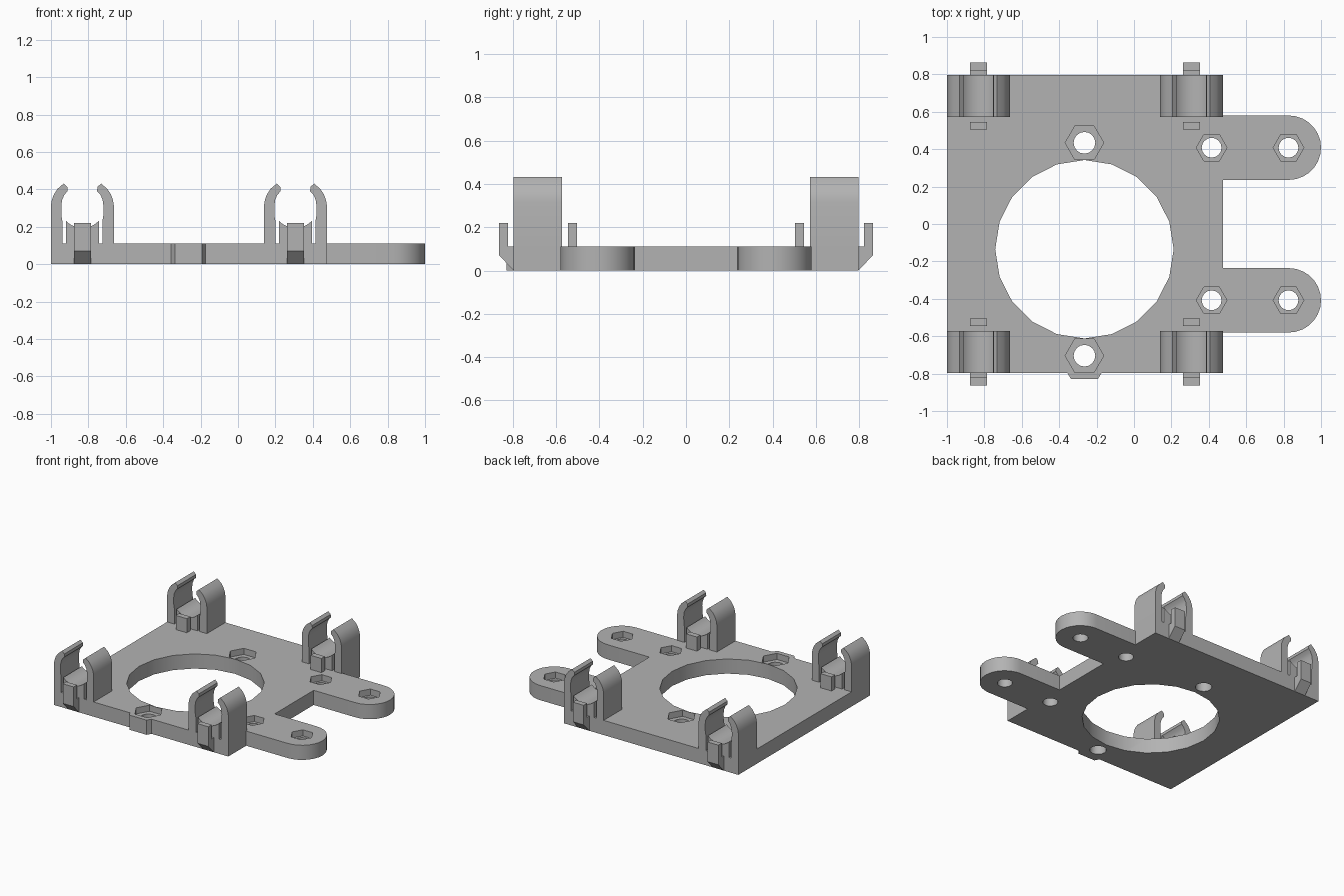
import bpy, bmesh, math
from mathutils import Vector

if "Cube" in bpy.data.objects:
    bpy.data.objects.remove(bpy.data.objects["Cube"])

grey = bpy.data.materials.new("Mid grey plastic")
grey.use_nodes = True
grey.diffuse_color = (0.45, 0.45, 0.45, 1)
grey.node_tree.nodes["Principled BSDF"].inputs["Base Color"].default_value = (0.45, 0.45, 0.45, 1)


def prism(name, points, axis, start, end):
    """Extrude a 2D profile along x, y or z."""
    place = {"x": lambda a, b, t: (t, a, b),
             "y": lambda a, b, t: (a, t, b),
             "z": lambda a, b, t: (a, b, t)}[axis]
    bm = bmesh.new()
    face = bm.faces.new([bm.verts.new(place(a, b, start)) for a, b in points])
    new = bmesh.ops.extrude_face_region(bm, geom=[face])["geom"]
    shift = Vector(place(0, 0, end - start))
    bmesh.ops.translate(bm, vec=shift, verts=[v for v in new if isinstance(v, bmesh.types.BMVert)])
    bmesh.ops.recalc_face_normals(bm, faces=bm.faces)
    mesh = bpy.data.meshes.new(name)
    bm.to_mesh(mesh)
    bm.free()
    mesh.materials.append(grey)
    obj = bpy.data.objects.new(name, mesh)
    bpy.context.collection.objects.link(obj)
    return obj


def arc(cx, cy, r, a0, a1, n):
    return [(cx + r * math.cos(math.radians(a0 + (a1 - a0) * i / n)),
             cy + r * math.sin(math.radians(a0 + (a1 - a0) * i / n))) for i in range(n + 1)]


def ring(cx, cy, r, n):
    return arc(cx, cy, r, 0, 360, n)[:-1]


def activate(obj):
    bpy.ops.object.select_all(action="DESELECT")
    obj.select_set(True)
    bpy.context.view_layer.objects.active = obj


def smooth(obj):
    activate(obj)
    bpy.ops.object.shade_smooth_by_angle(angle=math.radians(32))


def cut(obj, points, bottom):
    """Cut a vertical hole from above the plate down to a given height."""
    cutter = prism("cutter", points, "z", bottom, top + 0.1)
    cutter.hide_render = True
    mod = obj.modifiers.new("hole", "BOOLEAN")
    mod.operation = "DIFFERENCE"
    mod.solver = "EXACT"
    mod.object = cutter
    activate(obj)
    bpy.ops.object.modifier_apply(modifier=mod.name)
    bpy.data.objects.remove(cutter)


top = 0.112
left, right, depth = -1.0, 0.475, 0.796
hole_x, hole_y = -0.265, -0.135
arm_y, arm_r = 0.408, 0.172

# Plate outline with two rounded arms and a small boss on the front edge
outline = [(left, -depth), (hole_x - 0.092, -depth), (hole_x - 0.072, -0.829),
           (hole_x + 0.072, -0.829), (hole_x + 0.092, -depth), (right, -depth)]
for y in (-arm_y, arm_y):
    outline += [(right, y - arm_r)] + arc(1 - arm_r, y, arm_r, -90, 90, 14) + [(right, y + arm_r)]
outline += [(right, depth), (left, depth)]
plate = prism("base_plate", outline, "z", 0, top)

# Large opening, then screw holes with hexagonal nut pockets
cut(plate, ring(hole_x, hole_y, 0.477, 20), -0.1)
sockets = [(hole_x, hole_y + s * 0.569, 0.103, 0.058) for s in (-1, 1)]
sockets += [(x, s * arm_y, 0.082, 0.053) for x in (0.415, 0.826) for s in (-1, 1)]
for x, y, nut, bolt in sockets:
    cut(plate, ring(x, y, nut, 6), 0.065)
    cut(plate, ring(x, y, bolt, 16), -0.1)
smooth(plate)

# Half profile of a spring clip, flared at its tip
jaw = [(0.168, top), (0.168, 0.315), (0.163, 0.345), (0.152, 0.374), (0.133, 0.403),
       (0.1, 0.431), (0.08, 0.413), (0.079, 0.39), (0.096, 0.372), (0.108, 0.345),
       (0.113, 0.31), (0.112, 0.26), (0.107, 0.23), (0.107, top)]
cradle = [(-0.088, top), (0.088, top)] + arc(0, 0.315, 0.121, -43.5, -136.5, 10)
# Outer stop: sloped foot below, thin upright post above
stop = [(depth, 0), (0.863, 0.07), (0.863, 0.22), (0.822, 0.22), (0.822, top), (depth, top)]

for x, side in ((left + 0.168, "right"), (right - 0.168, "left")):
    for s, end in ((-1, "front"), (1, "back")):
        tag = end + "_" + side
        for m, part in ((-1, "right_jaw"), (1, "left_jaw")):
            smooth(prism(tag + "_clip_" + part, [(x + m * a, z) for a, z in jaw],
                         "y", s * 0.572, s * depth))
        smooth(prism(tag + "_cradle", [(x + a, z) for a, z in cradle], "y", s * 0.572, s * depth))
        prism(tag + "_outer_stop", [(s * y, z) for y, z in stop], "x", x - 0.046, x + 0.046)
        post = [(s * y, z) for y, z in ((0.504, top), (0.546, top), (0.546, 0.22), (0.504, 0.22))]
        prism(tag + "_inner_stop", post, "x", x - 0.046, x + 0.046)
